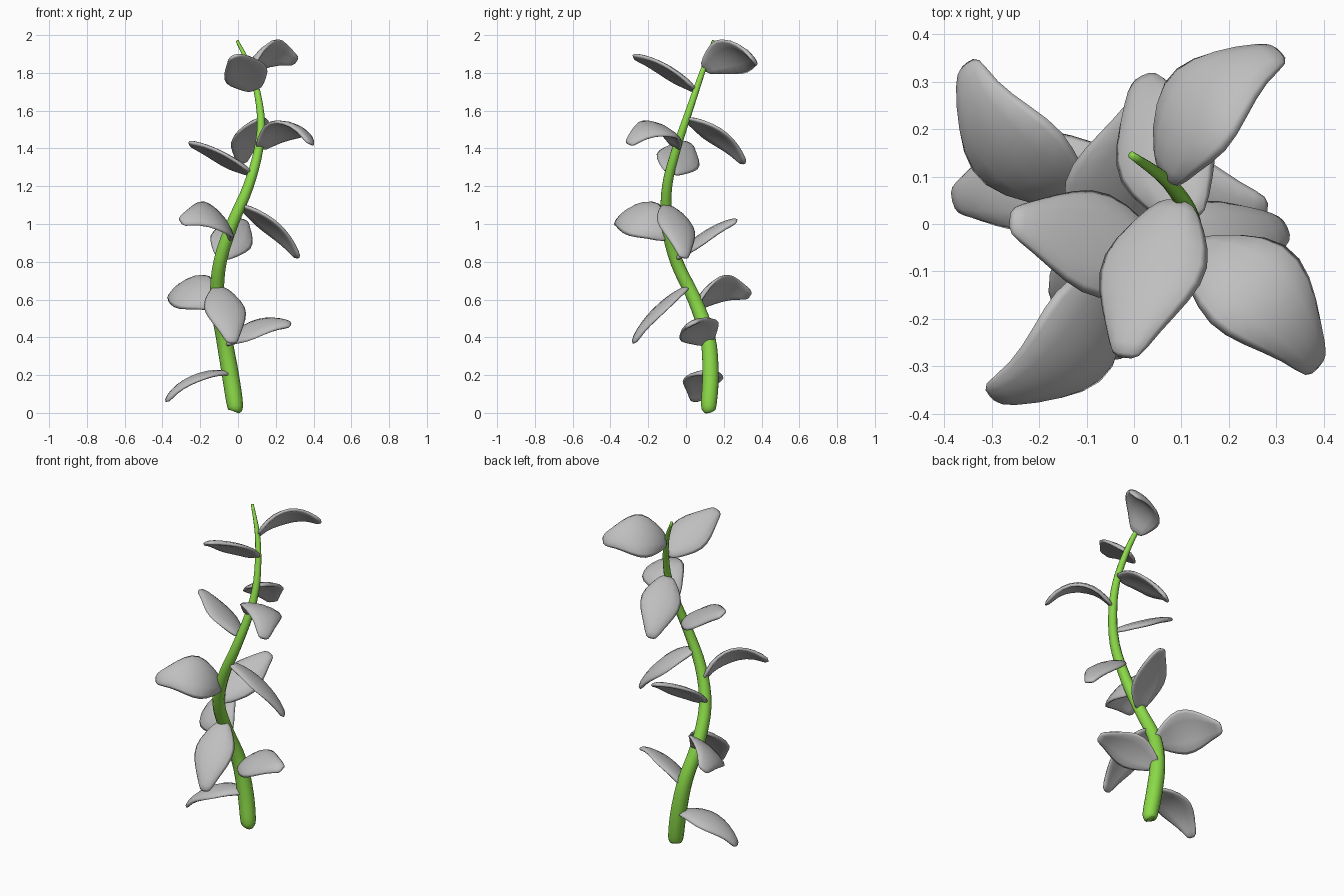
import bpy, bmesh, math
from mathutils import Vector

if "Cube" in bpy.data.objects:
    bpy.data.objects.remove(bpy.data.objects["Cube"])


def material(name, rgb):
    m = bpy.data.materials.new(name)
    m.diffuse_color = (*rgb, 1)
    m.use_nodes = True
    m.node_tree.nodes["Principled BSDF"].inputs["Base Color"].default_value = m.diffuse_color
    return m


GREY = material("leaf grey", (0.52, 0.52, 0.52))
GREEN = material("stem green", (0.26, 0.7, 0.065))

# Stem: twisting tapered path (x, y, z, radius)
PATH = [(-0.015, 0.12, 0.008, 0.022), (-0.015, 0.12, 0.035, 0.042),
        (-0.04, 0.13, 0.2, 0.045), (-0.075, 0.115, 0.4, 0.042),
        (-0.11, 0.045, 0.6, 0.038), (-0.095, -0.05, 0.8, 0.035),
        (-0.03, -0.1, 1.0, 0.032), (0.055, -0.1, 1.2, 0.028),
        (0.11, -0.05, 1.4, 0.024), (0.12, 0.01, 1.58, 0.02),
        (0.075, 0.085, 1.8, 0.015), (-0.005, 0.145, 1.97, 0.008)]


def smooth_path(steps=4):
    """Smooth curve through the path points."""
    p = [Vector(q) for q in PATH]
    p = [p[0]] + p + [p[-1]]
    out = []
    for a, b, c, d in zip(p, p[1:], p[2:], p[3:]):
        for k in range(steps):
            t = k / steps
            out.append(0.5 * (2 * b + (c - a) * t + (2 * a - 5 * b + 4 * c - d) * t ** 2
                              + (3 * b - a - 3 * c + d) * t ** 3))
    return out + [p[-1]]


def build_stem():
    """Sweep a ring of ten sides along the path."""
    pts, n = smooth_path(), 10
    bm = bmesh.new()
    rings = []
    for i, p in enumerate(pts):
        d = (pts[min(i + 1, len(pts) - 1)] - pts[max(i - 1, 0)]).xyz.normalized()
        u = Vector((0, 1, 0)).cross(d).normalized()
        v = d.cross(u)
        rings.append([bm.verts.new(p.xyz + (u * math.cos(a) + v * math.sin(a)) * p.w)
                      for a in (2 * math.pi * k / n for k in range(n))])
    for r0, r1 in zip(rings, rings[1:]):
        for k in range(n):
            bm.faces.new((r0[k], r0[(k + 1) % n], r1[(k + 1) % n], r1[k]))
    bm.faces.new(rings[0][::-1])
    bm.faces.new(rings[-1])
    me = bpy.data.meshes.new("stem")
    bm.to_mesh(me)
    bm.free()
    me.materials.append(GREEN)
    me.shade_smooth()
    bpy.context.collection.objects.link(bpy.data.objects.new("stem", me))


def stem_at(z):
    for a, b in zip(PATH, PATH[1:]):
        if a[2] <= z <= b[2]:
            return Vector(a[:3]).lerp(Vector(b[:3]), (z - a[2]) / (b[2] - a[2]))


# Leaf outline: (position along leaf, half width as part of full width)
OUTLINE = [(0.0, 0.14), (0.18, 0.35), (0.4, 0.53), (0.62, 0.44), (0.84, 0.24), (1.0, 0.12)]
THICK = 0.028


def build_leaf(i, base_z, tip, roll, width, arch):
    base, tip = stem_at(base_z), Vector(tip)
    axis = tip - base
    side = axis.cross(Vector((0, 0, 1))).normalized()
    up = side.cross(axis).normalized()
    c, s = math.cos(math.radians(roll)), math.sin(math.radians(roll))
    side, up = side * c + up * s, up * c - side * s
    bm = bmesh.new()
    rows = []
    for t, w in OUTLINE:
        mid = base + axis * (t * 1.01) + up * arch * (1 - abs(2 * t - 1) ** 2.4)
        rows.append([bm.verts.new(mid + side * k * w * width - up * abs(k) * w * 0.06)
                     for k in (-1, 0, 1)])
    for r0, r1 in zip(rows, rows[1:]):
        for k in range(2):
            bm.faces.new((r0[k], r0[k + 1], r1[k + 1], r1[k]))
    bmesh.ops.recalc_face_normals(bm, faces=bm.faces)
    me = bpy.data.meshes.new(f"leaf_{i}")
    bm.to_mesh(me)
    bm.free()
    me.materials.append(GREY)
    me.shade_smooth()
    ob = bpy.data.objects.new(f"leaf_{i}", me)
    bpy.context.collection.objects.link(ob)
    sol = ob.modifiers.new("thickness", 'SOLIDIFY')
    sol.thickness = THICK
    sol.offset = 0
    sub = ob.modifiers.new("rounding", 'SUBSURF')
    sub.levels = sub.render_levels = 1


# Leaves spiralling up the stem: base height, tip, roll, width, arch
LEAVES = [
    (0.21, (-0.38, 0.05, 0.06), 0, 0.23, 0.07),
    (0.37, (0.28, 0.03, 0.47), -28, 0.24, 0.055),
    (0.57, (-0.35, 0.34, 0.62), 42, 0.28, 0.1),
    (0.67, (-0.03, -0.28, 0.37), 0, 0.24, 0.045),
    (0.82, (0.03, 0.27, 1.02), -22, 0.24, 0.035),
    (0.93, (-0.305, -0.36, 1.01), 42, 0.28, 0.12),
    (1.10, (0.32, -0.01, 0.82), 12, 0.23, 0.05),
    (1.27, (-0.26, 0.01, 1.43), -22, 0.25, 0.025),
    (1.40, (0.385, -0.305, 1.42), 20, 0.26, 0.13),
    (1.56, (0.02, 0.31, 1.32), 14, 0.24, 0.05),
    (1.71, (-0.02, -0.28, 1.89), -24, 0.25, 0.035),
    (1.82, (0.31, 0.36, 1.86), 43, 0.28, 0.1),
]

build_stem()
for i, leaf in enumerate(LEAVES, 1):
    build_leaf(i, *leaf)
